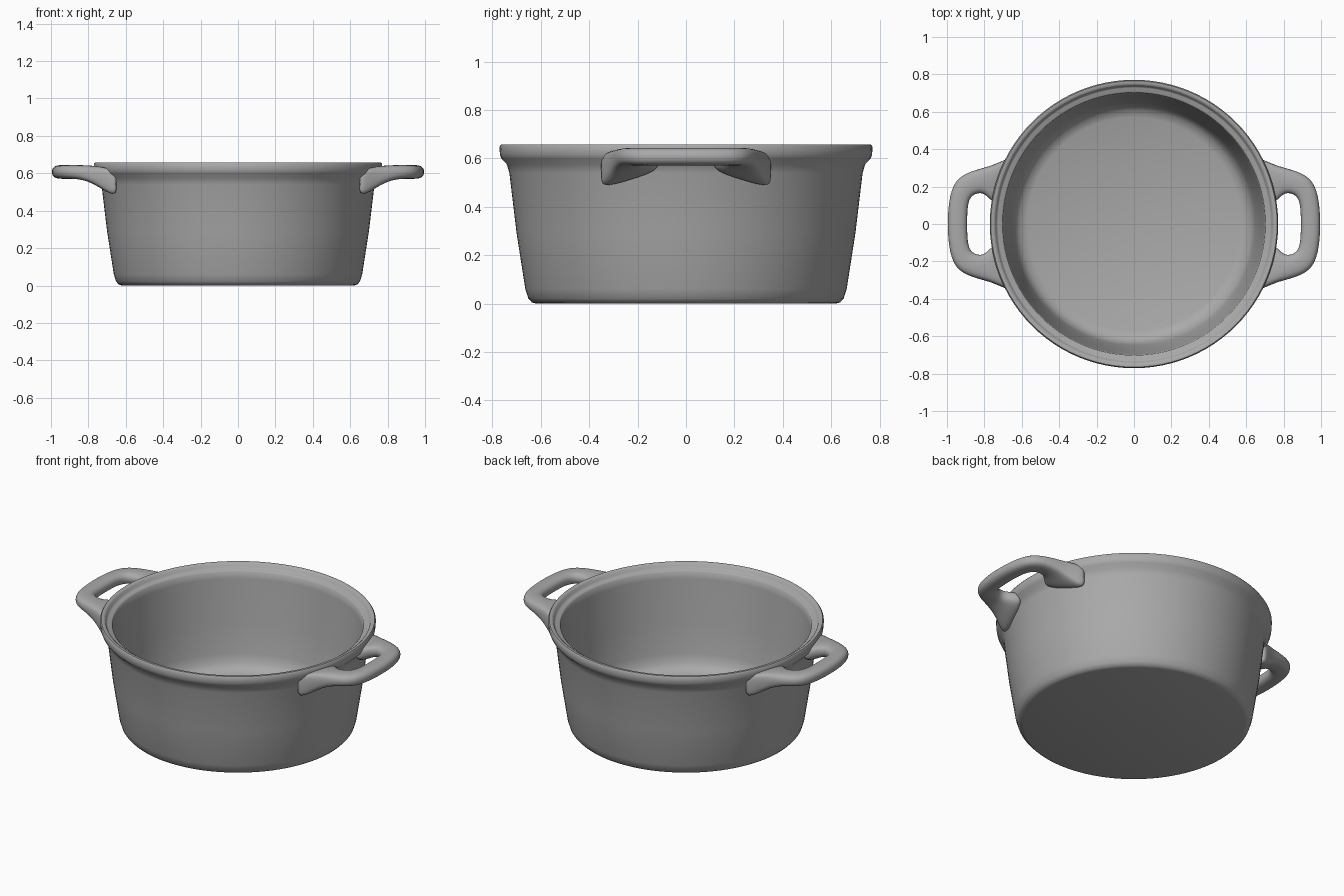
import bpy, bmesh, math
from mathutils import Vector

cube = bpy.data.objects.get("Cube")
if cube:
    bpy.data.objects.remove(cube, do_unlink=True)

metal = bpy.data.materials.new("cast_grey")
GREY = (0.4, 0.4, 0.4, 1)
metal.diffuse_color = GREY
metal.use_nodes = True
metal.node_tree.nodes["Principled BSDF"].inputs["Base Color"].default_value = GREY


def make_object(name, bm, angle):
    bmesh.ops.recalc_face_normals(bm, faces=bm.faces[:])
    mesh = bpy.data.meshes.new(name)
    bm.to_mesh(mesh)
    bm.free()
    mesh.materials.append(metal)
    obj = bpy.data.objects.new(name, mesh)
    bpy.context.collection.objects.link(obj)
    bpy.ops.object.select_all(action='DESELECT')
    obj.select_set(True)
    bpy.context.view_layer.objects.active = obj
    bpy.ops.object.shade_smooth_by_angle(angle=math.radians(angle))
    return obj


# Pot body: one revolved (radius, height) profile, outside then inside
profile = [
    (0, 0), (0.62, 0), (0.637, 0.005), (0.652, 0.022), (0.664, 0.06),
    (0.70, 0.29), (0.73, 0.54), (0.74, 0.575), (0.762, 0.598), (0.769, 0.615),
    (0.771, 0.648), (0.765, 0.657), (0.75, 0.657), (0.741, 0.65),
    (0.735, 0.633), (0.728, 0.628), (0.709, 0.628), (0.702, 0.622),
    (0.698, 0.58), (0.67, 0.32), (0.648, 0.14), (0.635, 0.09),
    (0.61, 0.06), (0.57, 0.045), (0, 0.045),
]
bm = bmesh.new()
verts = [bm.verts.new((r, 0, z)) for r, z in profile]
edges = [bm.edges.new(pair) for pair in zip(verts, verts[1:])]
bmesh.ops.spin(bm, geom=verts + edges, cent=(0, 0, 0), axis=(0, 0, 1),
               angle=math.tau, steps=96, use_merge=True)
bmesh.ops.remove_doubles(bm, verts=bm.verts[:], dist=0.0005)
make_object("pot_body", bm, 50)

# Handle stations: outer xy, inner xy, top, bottom at outer, bottom at inner
half = [
    ((0.625, 0.37), (0.715, 0.10), 0.615, 0.46, 0.54),
    ((0.69, 0.345), (0.762, 0.12), 0.635, 0.48, 0.55),
    ((0.76, 0.312), (0.80, 0.165), 0.642, 0.535, 0.563),
    ((0.85, 0.29), (0.838, 0.165), 0.645, 0.568, 0.57),
    ((0.945, 0.252), (0.873, 0.148), 0.645, 0.57, 0.57),
    ((0.988, 0.16), (0.89, 0.10), 0.645, 0.57, 0.57),
    ((1.0, 0), (0.892, 0), 0.645, 0.57, 0.57),
]
flip = lambda p: (p[0], -p[1])
stations = half + [(flip(o), flip(i), *zs) for o, i, *zs in half[-2::-1]]


def section(bm, side, outer, inner, top, low_out, low_in):
    """Chamfered four-corner loop across the grip."""
    corners = [Vector((side * x, y, z)) for (x, y), z in
               ((outer, top), (inner, top), (inner, low_in), (outer, low_out))]
    loop = []
    for k, c in enumerate(corners):
        for other in (corners[k - 1], corners[(k + 1) % 4]):
            step = (other - c).normalized() * 0.022
            loop.append(bm.verts.new(c + step))
    return loop


def make_handle(name, side):
    bm = bmesh.new()
    loops = [section(bm, side, *s) for s in stations]
    for a, b in zip(loops, loops[1:]):
        for k in range(8):
            n = (k + 1) % 8
            bm.faces.new((a[k], a[n], b[n], b[k]))
    bm.faces.new(loops[0])
    bm.faces.new(loops[-1])
    obj = make_object(name, bm, 60)
    rounding = obj.modifiers.new("rounding", 'SUBSURF')
    rounding.levels = rounding.render_levels = 2


make_handle("left_handle", 1)
make_handle("right_handle", -1)
